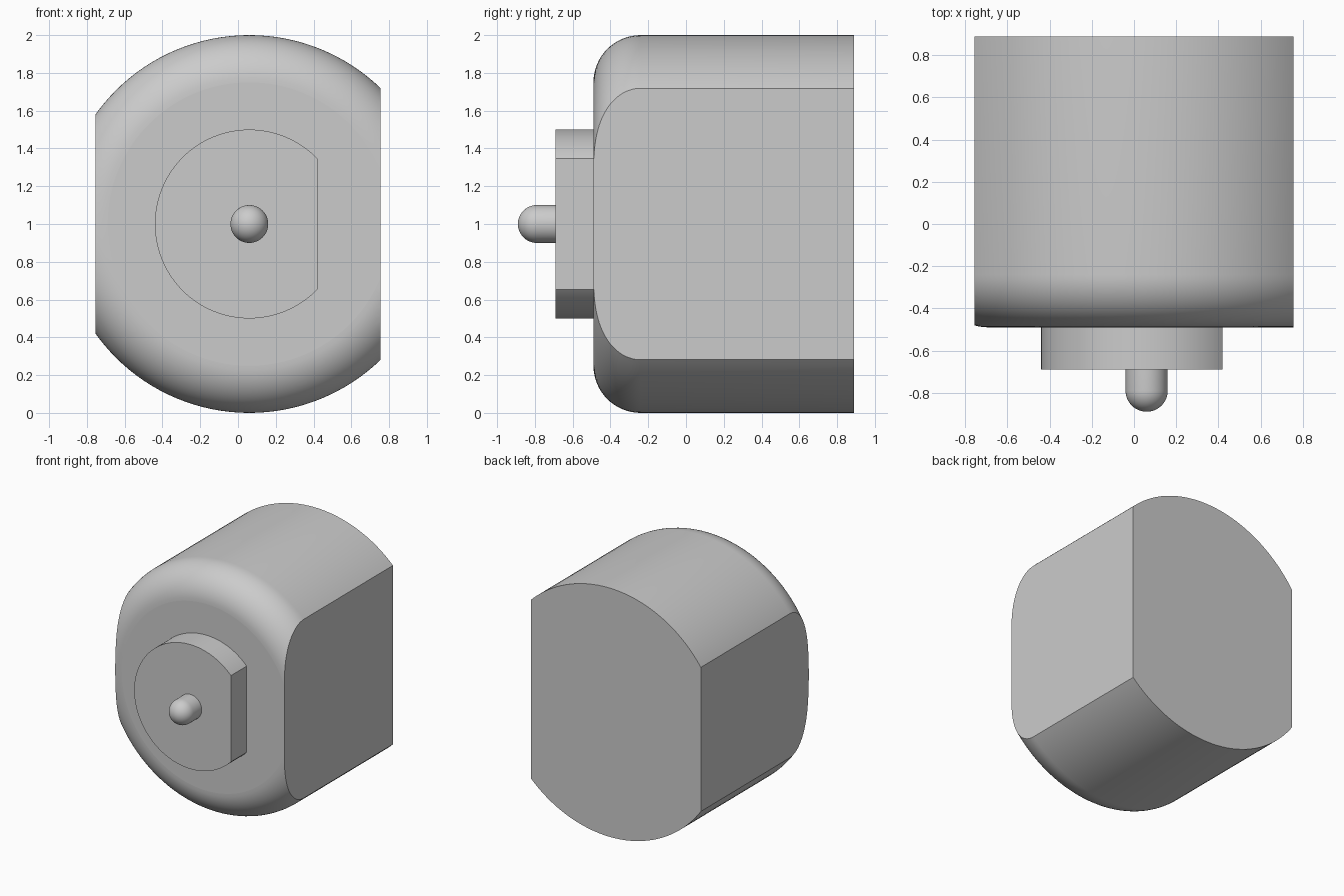
import bpy, bmesh
from math import sin, cos, pi
from mathutils import Matrix, Vector

cube = bpy.data.objects.get("Cube")
if cube:
    bpy.data.objects.remove(cube, do_unlink=True)

AXIS = Vector((0.06, 0, 1))   # shared axis of all round parts, along y

grey = bpy.data.materials.new("plain grey")
grey.use_nodes = True
colour = (0.6, 0.6, 0.6, 1)
grey.diffuse_color = colour
grey.node_tree.nodes["Principled BSDF"].inputs["Base Color"].default_value = colour


def fillet(radius, front, r, steps):
    """Quarter arc from the flat front face to the side, as (radius, y)."""
    return [(radius - r + r * sin(a), front + r - r * cos(a))
            for a in (i * pi / 2 / steps for i in range(steps + 1))]


def turned(name, profile, flats=(), segments=128):
    """Revolve (radius, y) points, cap the ends, slice off flats at (x, side)."""
    bm = bmesh.new()
    verts = [bm.verts.new(AXIS + Vector((0, y, r))) for r, y in profile]
    edges = [bm.edges.new(pair) for pair in zip(verts, verts[1:])]
    bmesh.ops.spin(bm, geom=verts + edges, cent=AXIS, axis=(0, 1, 0),
                   angle=2 * pi, steps=segments)
    bmesh.ops.remove_doubles(bm, verts=bm.verts, dist=0.0001)
    bmesh.ops.holes_fill(bm, edges=[e for e in bm.edges if e.is_boundary], sides=0)
    for x, side in flats:
        bmesh.ops.bisect_plane(bm, geom=bm.verts[:] + bm.edges[:] + bm.faces[:],
                               plane_co=(x, 0, 0), plane_no=(side, 0, 0),
                               clear_outer=True)
        rim = [e for e in bm.edges if e.is_boundary]
        bmesh.ops.holes_fill(bm, edges=rim, sides=0)
    bmesh.ops.recalc_face_normals(bm, faces=bm.faces)
    bm.normal_update()
    # Planar caps and slices stay flat, turned surfaces are smooth
    for f in bm.faces:
        f.smooth = max(abs(f.normal.x), abs(f.normal.y)) < 0.9999
    for e in bm.edges:
        e.smooth = all(f.smooth for f in e.link_faces)
    mesh = bpy.data.meshes.new(name)
    bm.to_mesh(mesh)
    bm.free()
    mesh.materials.append(grey)
    obj = bpy.data.objects.new(name, mesh)
    bpy.context.collection.objects.link(obj)
    return obj


# Main body: rounded front edge, a flat on each side
turned("body", fillet(1, -0.49, 0.25, 16) + [(1, 0.89)], [(0.755, 1), (-0.755, -1)])

# Raised disc with one flat
turned("front_boss", [(0.5, -0.69), (0.5, -0.49)], [(0.42, 1)])

# Round-nosed pin
turned("pin", fillet(0.1, -0.89, 0.1, 12) + [(0.1, -0.69)], segments=48)
